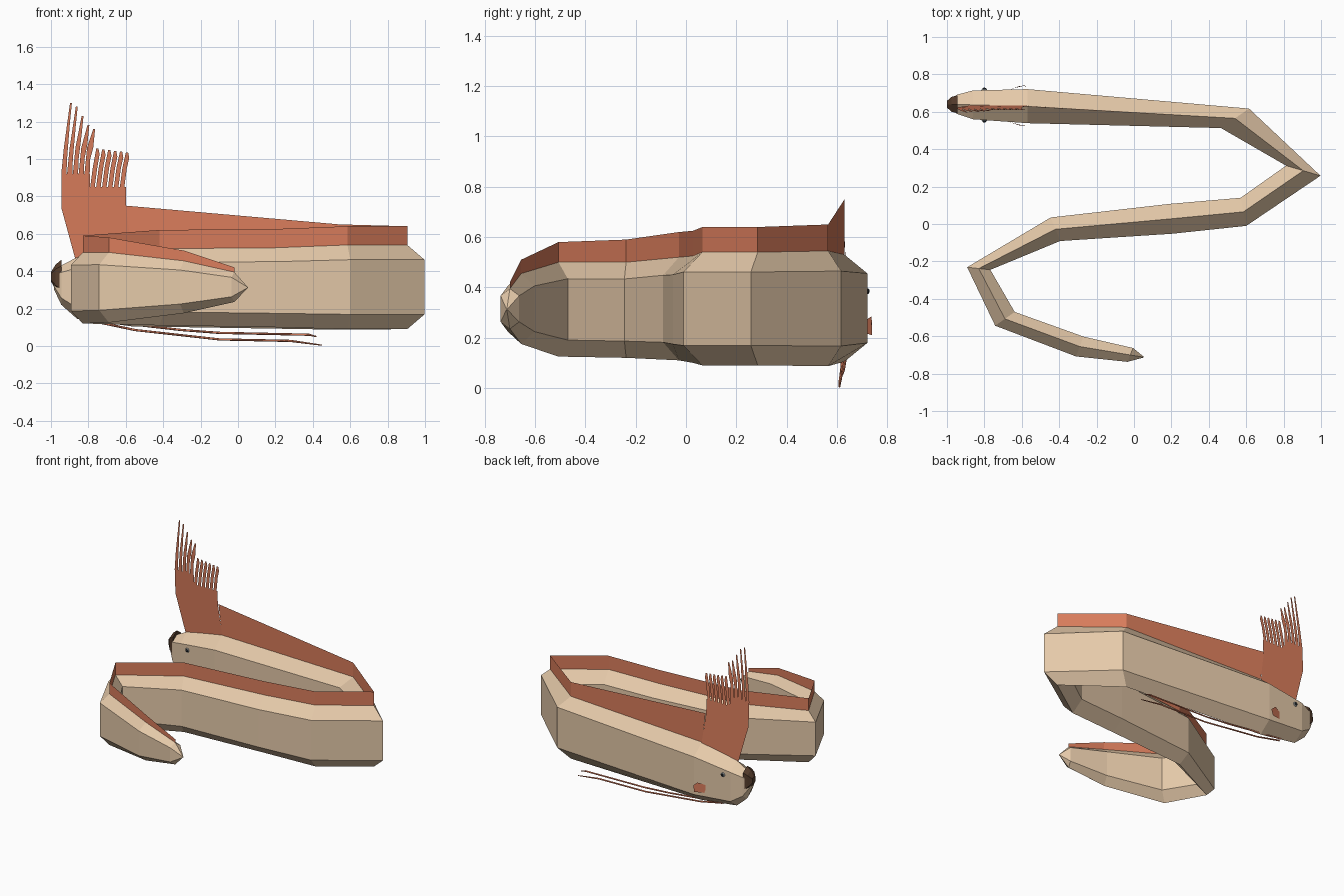
import bpy
from mathutils import Vector

if "Cube" in bpy.data.objects:
    bpy.data.objects.remove(bpy.data.objects["Cube"])


def material(name, r, g, b):
    m = bpy.data.materials.new(name)
    m.diffuse_color = (r, g, b, 1)
    m.use_nodes = True
    m.node_tree.nodes["Principled BSDF"].inputs["Base Color"].default_value = m.diffuse_color
    return m


TAN = material("skin", 0.79, 0.59, 0.40)
RED = material("fin_red", 0.70, 0.205, 0.107)
BROWN = material("lip_brown", 0.09, 0.045, 0.025)
DARK = material("eye_dark", 0.02, 0.025, 0.03)
GREY = material("eye_ring", 0.30, 0.33, 0.34)


def mesh(name, verts, faces, mat):
    me = bpy.data.meshes.new(name)
    me.from_pydata([tuple(v) for v in verts], [], faces)
    me.materials.append(mat)
    ob = bpy.data.objects.new(name, me)
    bpy.context.collection.objects.link(ob)
    return ob


def section(cx, cy, hx, hy, top, bot):
    # six-sided cross-section with a ridge on top and a keel below
    k = 0.175 * (top - bot)
    return [(cx, cy, top), (cx + hx, cy + hy, top - k), (cx + hx, cy + hy, bot + k),
            (cx, cy, bot), (cx - hx, cy - hy, bot + k), (cx - hx, cy - hy, top - k)]


def loft(name, stations, mat):
    verts = [p for s in stations for p in section(*s)]
    n = len(stations)
    faces = [(6 * i + j, 6 * i + (j + 1) % 6, 6 * i + 6 + (j + 1) % 6, 6 * i + 6 + j)
             for i in range(n - 1) for j in range(6)]
    faces += [tuple(range(5, -1, -1)), tuple(range(6 * n - 6, 6 * n))]
    return mesh(name, verts, faces, mat)


# Folded ribbon body: centre x, y, half-width vector x, y, top z, bottom z
body = [
    (-0.985, 0.64, 0.0, 0.022, 0.40, 0.305),
    (-0.945, 0.64, 0.0, 0.052, 0.43, 0.22),
    (-0.86, 0.637, 0.0, 0.077, 0.475, 0.145),
    (-0.57, 0.63, 0.0, 0.091, 0.53, 0.105),
    (0.54, 0.565, 0.075, 0.052, 0.545, 0.087),
    (0.905, 0.285, 0.092, -0.027, 0.54, 0.09),
    (0.585, 0.065, 0.015, -0.075, 0.54, 0.09),
    (0.20, 0.028, 0.005, -0.08, 0.525, 0.10),
    (-0.42, -0.028, -0.025, 0.063, 0.52, 0.11),
    (-0.83, -0.238, -0.062, 0.007, 0.50, 0.12),
    (-0.69, -0.507, -0.052, -0.037, 0.50, 0.125),
    (-0.29, -0.655, -0.02, -0.053, 0.455, 0.175),
    (-0.02, -0.70, -0.015, -0.037, 0.395, 0.235),
    (0.052, -0.712, -0.0005, -0.002, 0.315, 0.31),
]
# the half-width vector swings round the first bend, so keep one side consistent
fixed = []
prev = None
for i, s in enumerate(body):
    d = Vector((body[min(i + 1, len(body) - 1)][0] - body[max(i - 1, 0)][0],
                body[min(i + 1, len(body) - 1)][1] - body[max(i - 1, 0)][1]))
    hx, hy = s[2], s[3]
    if d.x * hy - d.y * hx < 0:
        hx, hy = -hx, -hy
    fixed.append((s[0], s[1], hx, hy, s[4], s[5]))
loft("body", fixed, TAN)

# Snout lip
loft("snout_lip", [(-1.0, 0.64, 0, 0.018, 0.395, 0.345),
                   (-0.975, 0.64, 0, 0.04, 0.435, 0.30),
                   (-0.945, 0.64, 0, 0.047, 0.46, 0.27)], BROWN)

# Dorsal fin along the ridge
heights = [0.75, 0.65, 0.64, 0.64, 0.625, 0.62, 0.59, 0.58, 0.51, 0.42]
fv, ff = [], []
for i, (s, h) in enumerate(zip(body[3:13], heights)):
    x, y = s[0], s[1]
    fv += [(x, y, s[4] - 0.01), (x if i else -0.60, y, h)]
    if i:
        ff.append((2 * i - 2, 2 * i, 2 * i + 1, 2 * i - 1))
mesh("dorsal_fin", fv, ff, RED)


# Head crest: a panel topped with swept rays
def crest(x, z):
    return (x, 0.635 - 0.048 * max(0, z - 0.5), z)


cv, cf = [], []


def sheet(points):
    cf.append(tuple(range(len(cv), len(cv) + len(points))))
    cv.extend(crest(*p) for p in points)


sheet([(-0.87, 0.465), (-0.57, 0.52), (-0.60, 0.75), (-0.60, 0.85), (-0.79, 0.85),
       (-0.79, 0.92), (-0.945, 0.92), (-0.945, 0.74)])
for i, tip in enumerate((1.30, 1.28, 1.23, 1.18, 1.16)):
    x = -0.945 + 0.031 * i
    sheet([(x, 0.92), (x + 0.028, 0.92), (x + 0.031, 1.0),
           (x + 0.047, tip - 0.10), (x + 0.057, tip), (x + 0.047, tip), (x + 0.014, 1.06)])
for i in range(6):
    x = -0.79 + 0.0317 * i
    t = 1.055 - 0.004 * i
    sheet([(x, 0.85), (x + 0.024, 0.85), (x + 0.037, 0.95),
           (x + 0.05, t - 0.03), (x + 0.044, t), (x + 0.032, t), (x + 0.013, 0.95)])
mesh("head_crest", cv, cf, RED)

# Pectoral fins and eyes on both sides of the head
for side, label in ((1, "left"), (-1, "right")):
    outline = [(-0.67, 0.083, 0.27), (-0.61, 0.106, 0.285), (-0.575, 0.104, 0.255),
               (-0.585, 0.108, 0.21), (-0.655, 0.090, 0.215)]
    mesh(label + "_pectoral_fin", [(x, 0.632 + side * y, z) for x, y, z in outline],
         [(0, 1, 2, 3, 4)], RED)
    for part, r, off, mat in (("eye_ring", 0.017, 0.0, GREY), ("pupil", 0.011, 0.008, DARK)):
        bpy.ops.mesh.primitive_uv_sphere_add(segments=8, ring_count=6, radius=r,
                                             location=(-0.80, 0.636 + side * (0.079 + off), 0.385))
        ob = bpy.context.object
        ob.name = label + "_" + part
        ob.scale.y = 0.6
        ob.data.materials.append(mat)

# Long trailing pelvic filaments
paths = [
    [(-0.74, 0.622, 0.125), (-0.55, 0.62, 0.085), (-0.10, 0.614, 0.035),
     (0.28, 0.612, 0.027), (0.45, 0.61, 0.004)],
    [(-0.74, 0.638, 0.13), (-0.52, 0.632, 0.11), (-0.30, 0.628, 0.085),
     (-0.10, 0.625, 0.07), (0.38, 0.622, 0.06), (0.42, 0.62, 0.05)],
]
for n, pts in enumerate(paths):
    cu = bpy.data.curves.new("pelvic_filament", "CURVE")
    cu.dimensions = "3D"
    cu.bevel_depth = 0.006
    cu.bevel_resolution = 0
    cu.use_fill_caps = True
    sp = cu.splines.new("POLY")
    sp.points.add(len(pts) - 1)
    for i, (q, p) in enumerate(zip(sp.points, pts)):
        q.co = (*p, 1)
        q.radius = 0.5 if i == len(pts) - 1 else 1
    cu.materials.append(RED)
    bpy.context.collection.objects.link(bpy.data.objects.new("pelvic_filament_%d" % (n + 1), cu))
